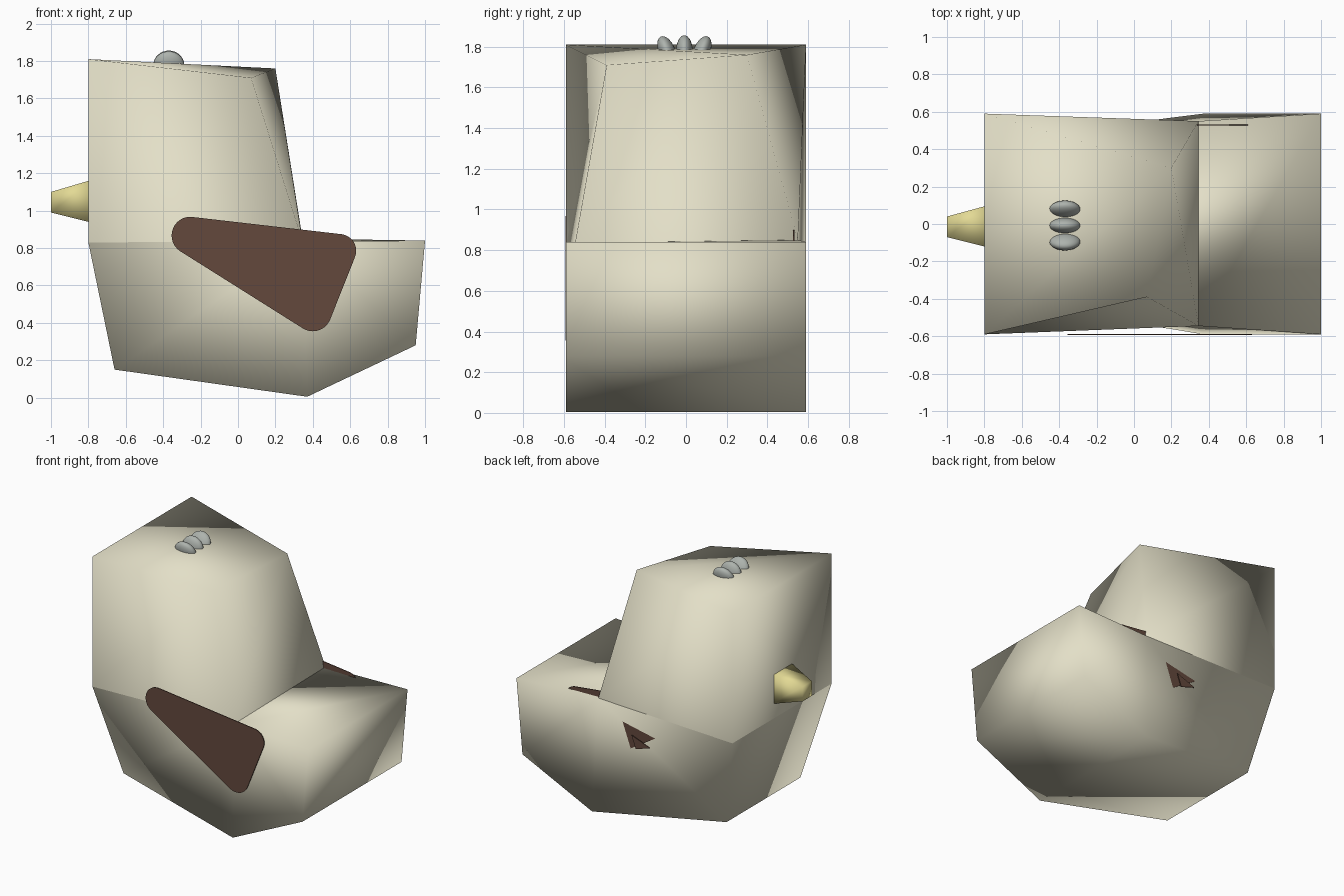
import bpy
import bmesh
import math
from mathutils import Vector
from mathutils.geometry import convex_hull_2d

cube = bpy.data.objects.get("Cube")
if cube:
    bpy.data.objects.remove(cube, do_unlink=True)


def material(name, rgb):
    m = bpy.data.materials.new(name)
    m.use_nodes = True
    m.diffuse_color = (*rgb, 1)
    m.node_tree.nodes["Principled BSDF"].inputs["Base Color"].default_value = (*rgb, 1)
    return m


cream = material("cream", (0.77, 0.74, 0.575))
brown = material("brown", (0.125, 0.066, 0.046))
yellow = material("yellow", (0.77, 0.70, 0.30))
grey = material("grey", (0.42, 0.45, 0.42))


def finish(name, bm, mat, smooth=True):
    bmesh.ops.recalc_face_normals(bm, faces=bm.faces[:])
    mesh = bpy.data.meshes.new(name)
    bm.to_mesh(mesh)
    bm.free()
    for p in mesh.polygons:
        p.use_smooth = smooth
    mesh.materials.append(mat)
    obj = bpy.data.objects.new(name, mesh)
    bpy.context.collection.objects.link(obj)
    return obj


# Corners shared by head and body: (x, z, front y, back y)
throat = (-0.8, 0.83, -0.59, 0.59)
crook = (0.345, 0.835, -0.545, 0.55)


def corner_pairs(bm, corners):
    front = [bm.verts.new((x, y0, z)) for x, z, y0, y1 in corners]
    back = [bm.verts.new((x, y1, z)) for x, z, y0, y1 in corners]
    return front, back


# Body: side profile spanned between front and back, sides fanned from the crook
bm = bmesh.new()
front, back = corner_pairs(bm, [crook, (1.0, 0.84, -0.59, 0.59), (0.95, 0.28, -0.59, 0.59),
                                (0.37, 0.005, -0.59, 0.59), (-0.66, 0.15, -0.42, 0.46), throat])
back[0].co.z = 0.85
for i in range(5):
    bm.faces.new((front[i], front[i + 1], back[i + 1], back[i]))
for side in (front, back):
    for i in range(1, 5):
        bm.faces.new((side[0], side[i], side[i + 1]))
finish("body", bm, cream)

# Head: tapered block rising from the body, its far top corners skewed inward
bm = bmesh.new()
front, back = corner_pairs(bm, [throat, (-0.8, 1.81, -0.59, 0.59), (0.07, 1.71, -0.39, 0.30), crook])
back[2].co = (0.2, 0.30, 1.76)
back[3].co.z = 0.85
for i in range(2):
    bm.faces.new((front[i], front[i + 1], back[i + 1], back[i]))
bm.faces.new((front[2], front[3], back[2]))
bm.faces.new((front[3], back[3], back[2]))
bm.faces.new((front[0], front[1], front[2]))
bm.faces.new((front[0], front[2], front[3]))
bm.faces.new((back[0], back[1], back[3]))
bm.faces.new((back[1], back[2], back[3]))
finish("head", bm, cream)


# Wings: thin rounded triangles
def plate(name, outline, y, thick=0.006):
    bm = bmesh.new()
    face = bm.faces.new([bm.verts.new((x, y - thick / 2, z)) for x, z in outline])
    ext = bmesh.ops.extrude_face_region(bm, geom=[face])["geom"]
    moved = [v for v in ext if isinstance(v, bmesh.types.BMVert)]
    bmesh.ops.translate(bm, verts=moved, vec=(0, thick, 0))
    finish(name, bm, brown, smooth=False)


points = []
for cx, cz, r in ((-0.255, 0.867, 0.1), (0.542, 0.785, 0.09), (0.40, 0.455, 0.1)):
    for k in range(32):
        a = math.tau * k / 32
        points.append(Vector((cx + r * math.cos(a), cz + r * math.sin(a))))
wing = [points[i] for i in convex_hull_2d(points)]
plate("right_wing", wing, -0.59)
plate("left_wing", wing, 0.53)
# Corner of the left wing that shows through the flank
plate("left_wing_corner", [(0.065, 0.648), (-0.09, 0.59), (0.03, 0.552)], 0.553)

# Beak: tapered square block
bm = bmesh.new()
rings = []
for x, y0, y1, z0, z1 in ((-0.78, -0.125, 0.1, 0.935, 1.165), (-1.0, -0.07, 0.04, 0.99, 1.10)):
    rings.append([bm.verts.new((x, y, z)) for y, z in ((y0, z0), (y1, z0), (y1, z1), (y0, z1))])
for i in range(4):
    j = (i + 1) % 4
    bm.faces.new((rings[0][i], rings[0][j], rings[1][j], rings[1][i]))
for ring in rings:
    bm.faces.new(ring)
finish("beak", bm, yellow)

# Comb: three flattened beads fanned across the crown
for name, y, tilt in (("comb_right", -0.093, 22), ("comb_middle", -0.008, 0), ("comb_left", 0.077, -22)):
    bm = bmesh.new()
    bmesh.ops.create_uvsphere(bm, u_segments=32, v_segments=16, radius=1)
    obj = finish(name, bm, grey)
    obj.scale = (0.083, 0.041, 0.08)
    obj.rotation_euler.x = math.radians(tilt)
    obj.location = (-0.37, y, 1.776)
